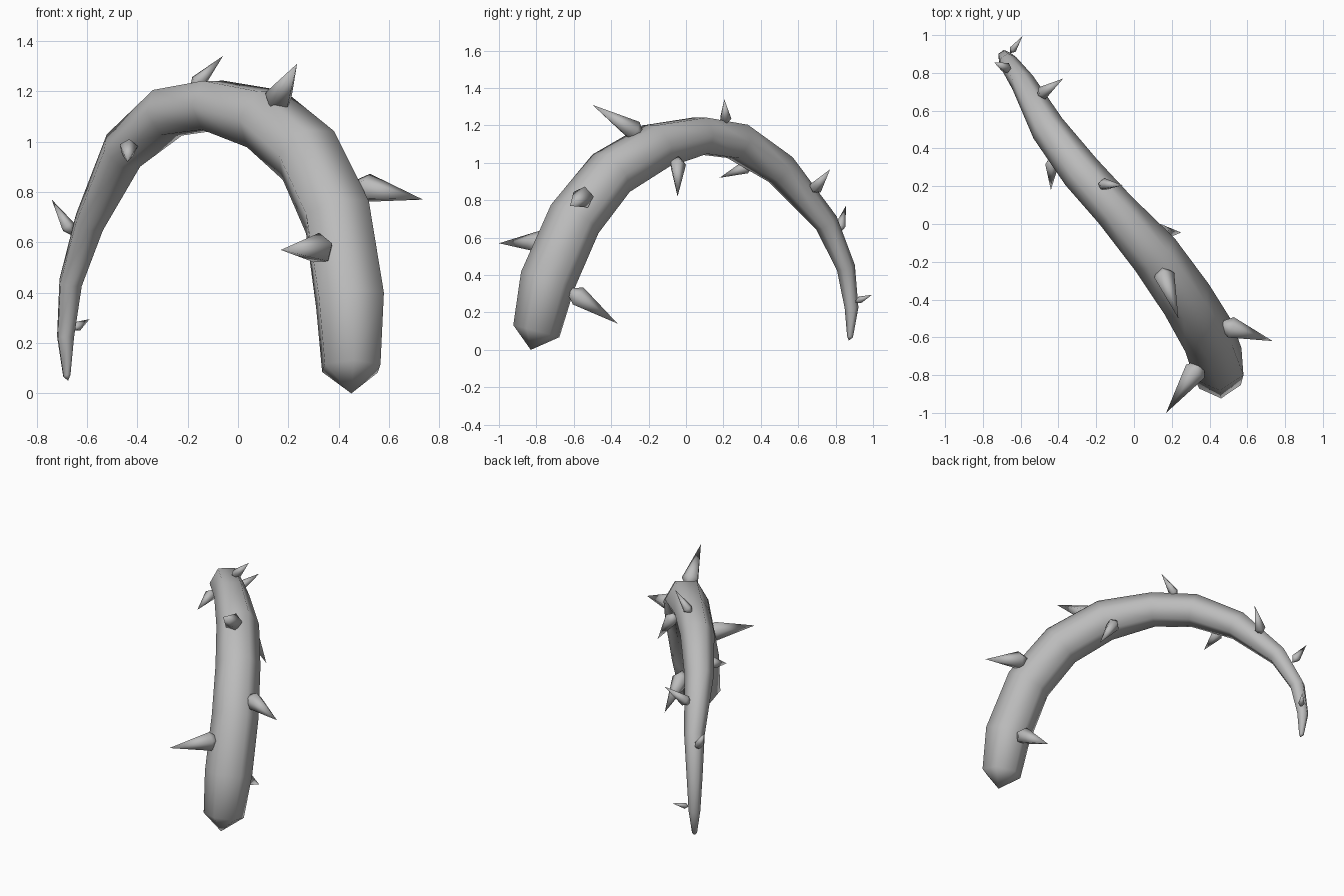
import bpy
import bmesh
import math
from mathutils import Vector

cube = bpy.data.objects.get("Cube")
if cube:
    bpy.data.objects.remove(cube, do_unlink=True)

# One plain grey for everything
grey = bpy.data.materials.new("plain_grey")
grey.use_nodes = True
colour = (0.5, 0.5, 0.5, 1)
grey.diffuse_color = colour
grey.node_tree.nodes["Principled BSDF"].inputs["Base Color"].default_value = colour


def spindle(name, start, rings, end, sides, side_dir):
    """Smooth tube through rings of (x, y, z, radius), closed to a point at both ends."""
    path = [Vector(start)] + [Vector(r[:3]) for r in rings] + [Vector(end)]
    bm = bmesh.new()
    loops = []
    for i, ring in enumerate(rings, 1):
        before = (path[i] - path[i - 1]).normalized()
        after = (path[i + 1] - path[i]).normalized()
        tangent = (before + after).normalized()
        u = (side_dir - tangent * side_dir.dot(tangent)).normalized()
        v = tangent.cross(u)
        angles = [math.tau * k / sides for k in range(sides)]
        loops.append([bm.verts.new(path[i] + ring[3] * (u * math.cos(a) + v * math.sin(a)))
                      for a in angles])
    first, last = bm.verts.new(path[0]), bm.verts.new(path[-1])
    for k in range(sides):
        n = (k + 1) % sides
        bm.faces.new((first, loops[0][n], loops[0][k]))
        for a, b in zip(loops, loops[1:]):
            bm.faces.new((a[k], a[n], b[n], b[k]))
        bm.faces.new((loops[-1][k], loops[-1][n], last))
    bmesh.ops.recalc_face_normals(bm, faces=bm.faces)
    for face in bm.faces:
        face.smooth = True
    mesh = bpy.data.meshes.new(name)
    bm.to_mesh(mesh)
    bm.free()
    mesh.materials.append(grey)
    obj = bpy.data.objects.new(name, mesh)
    bpy.context.collection.objects.link(obj)
    return obj


# Arched stem, thick at the front end and tapering to the back
stem_rings = [
    (0.45, -0.80, 0.10, 0.128),
    (0.445, -0.74, 0.37, 0.15),
    (0.395, -0.595, 0.70, 0.148),
    (0.28, -0.40, 0.945, 0.142),
    (0.11, -0.16, 1.09, 0.135),
    (-0.10, 0.075, 1.145, 0.112),
    (-0.28, 0.275, 1.115, 0.108),
    (-0.455, 0.505, 0.965, 0.093),
    (-0.59, 0.75, 0.68, 0.065),
    (-0.665, 0.855, 0.44, 0.05),
    (-0.685, 0.885, 0.225, 0.037),
    (-0.68, 0.877, 0.07, 0.016),
]
spindle("stem", (0.45, -0.83, 0), stem_rings, (-0.675, 0.87, 0.05), 6, Vector((0.81, 0.585, 0)))

# Thorns: widest point, tip, radius
thorns = [
    ((0.51, -0.55, 0.815), (0.735, -0.62, 0.77), 0.06),
    ((0.325, -0.78, 0.575), (0.17, -1.0, 0.57), 0.063),
    ((0.445, -0.58, 0.285), (0.42, -0.365, 0.14), 0.058),
    ((0.16, -0.28, 1.17), (0.235, -0.50, 1.31), 0.058),
    ((0.14, -0.045, 0.99), (0.25, -0.045, 0.82), 0.045),
    ((-0.435, 0.32, 0.975), (-0.44, 0.18, 0.92), 0.038),
    ((-0.16, 0.21, 1.235), (-0.06, 0.205, 1.34), 0.033),
    ((-0.48, 0.695, 0.87), (-0.375, 0.77, 0.965), 0.038),
    ((-0.675, 0.825, 0.66), (-0.74, 0.855, 0.77), 0.03),
    ((-0.64, 0.925, 0.265), (-0.59, 0.995, 0.295), 0.02),
]
for number, (centre, tip, radius) in enumerate(thorns, 1):
    c, t = Vector(centre), Vector(tip)
    root = c - (t - c).normalized() * radius * 1.4
    spindle(f"thorn_{number}", root, [(*centre, radius)], t, 5, Vector((0.1, 0.2, 1)))
